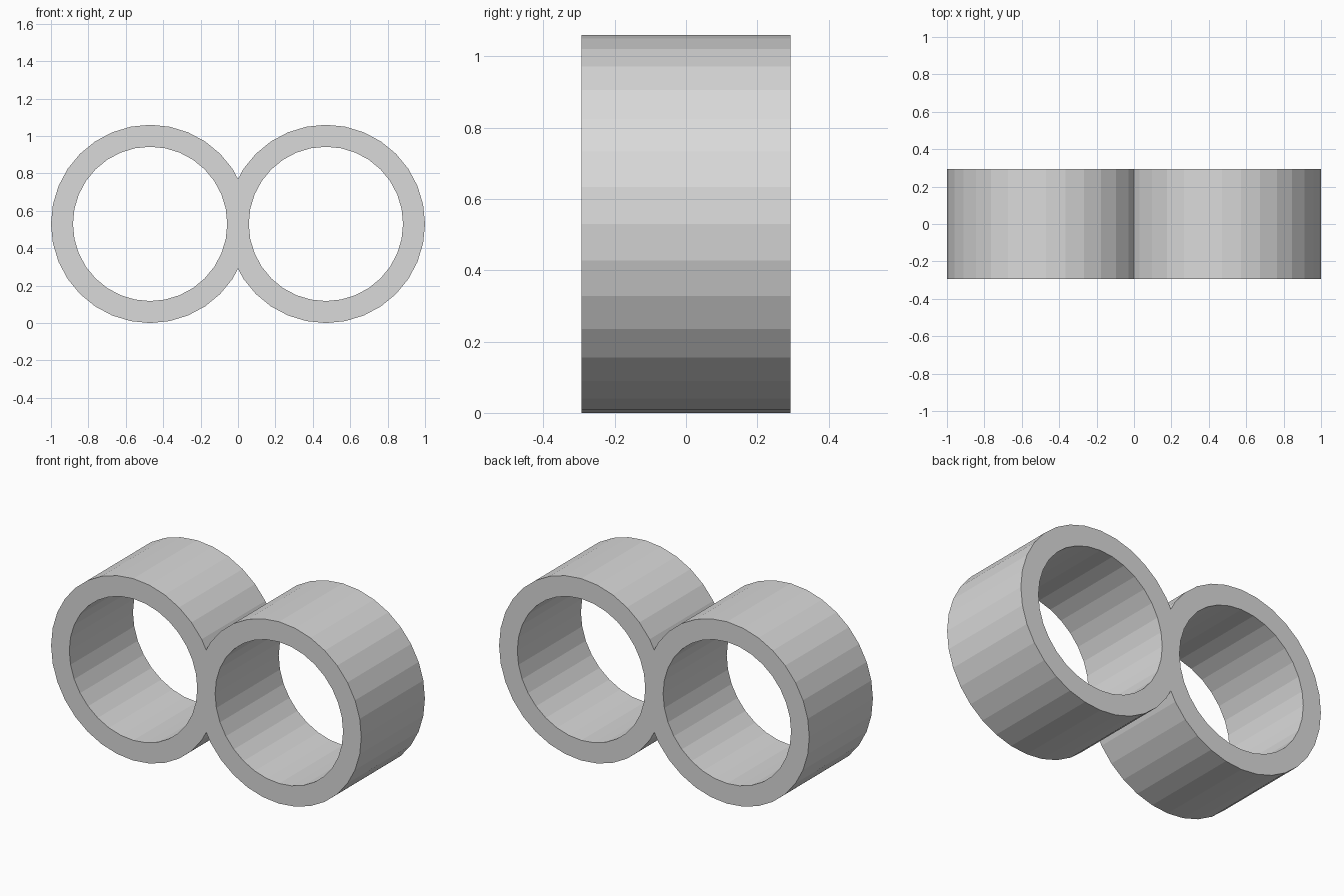
import bpy, bmesh
from math import sin, cos, tau

cube = bpy.data.objects.get("Cube")
if cube:
    bpy.data.objects.remove(cube, do_unlink=True)

SIDES = 32
OUTER, INNER = 0.53, 0.4125
CENTRE_X, CENTRE_Z = 0.47, 0.53
HALF_DEPTH = 0.293

# Plain grey material
grey = bpy.data.materials.new("light_grey")
grey.use_nodes = True
colour = (0.7, 0.7, 0.7, 1)
grey.diffuse_color = colour
grey.node_tree.nodes["Principled BSDF"].inputs["Base Color"].default_value = colour

bm = bmesh.new()


def circle(radius, y):
    """Loop of vertices around the axis of the left tube."""
    angles = [tau * i / SIDES for i in range(SIDES)]
    return [bm.verts.new((CENTRE_X + radius * cos(a), y, CENTRE_Z + radius * sin(a)))
            for a in angles]


# Thick-walled tube: outer wall, back rim, inner wall, front rim
loops = [circle(OUTER, -HALF_DEPTH), circle(OUTER, HALF_DEPTH),
         circle(INNER, HALF_DEPTH), circle(INNER, -HALF_DEPTH)]
for k, loop in enumerate(loops):
    after = loops[(k + 1) % len(loops)]
    for i in range(SIDES):
        j = (i + 1) % SIDES
        bm.faces.new((loop[i], loop[j], after[j], after[i]))

# Trim the overlap at the middle so both tubes share one web
bmesh.ops.bisect_plane(bm, geom=bm.verts[:] + bm.edges[:] + bm.faces[:],
                       plane_co=(0, 0, 0), plane_no=(-1, 0, 0), clear_outer=True)
bmesh.ops.recalc_face_normals(bm, faces=bm.faces[:])

mesh = bpy.data.meshes.new("double_tube")
bm.to_mesh(mesh)
bm.free()
mesh.materials.append(grey)
tube = bpy.data.objects.new("double_tube", mesh)
bpy.context.collection.objects.link(tube)

# Matching tube on the other side, welded at the middle
mirror = tube.modifiers.new("other_tube", 'MIRROR')
mirror.use_axis = (True, False, False)
mirror.use_mirror_merge = True
mirror.merge_threshold = 0.001
